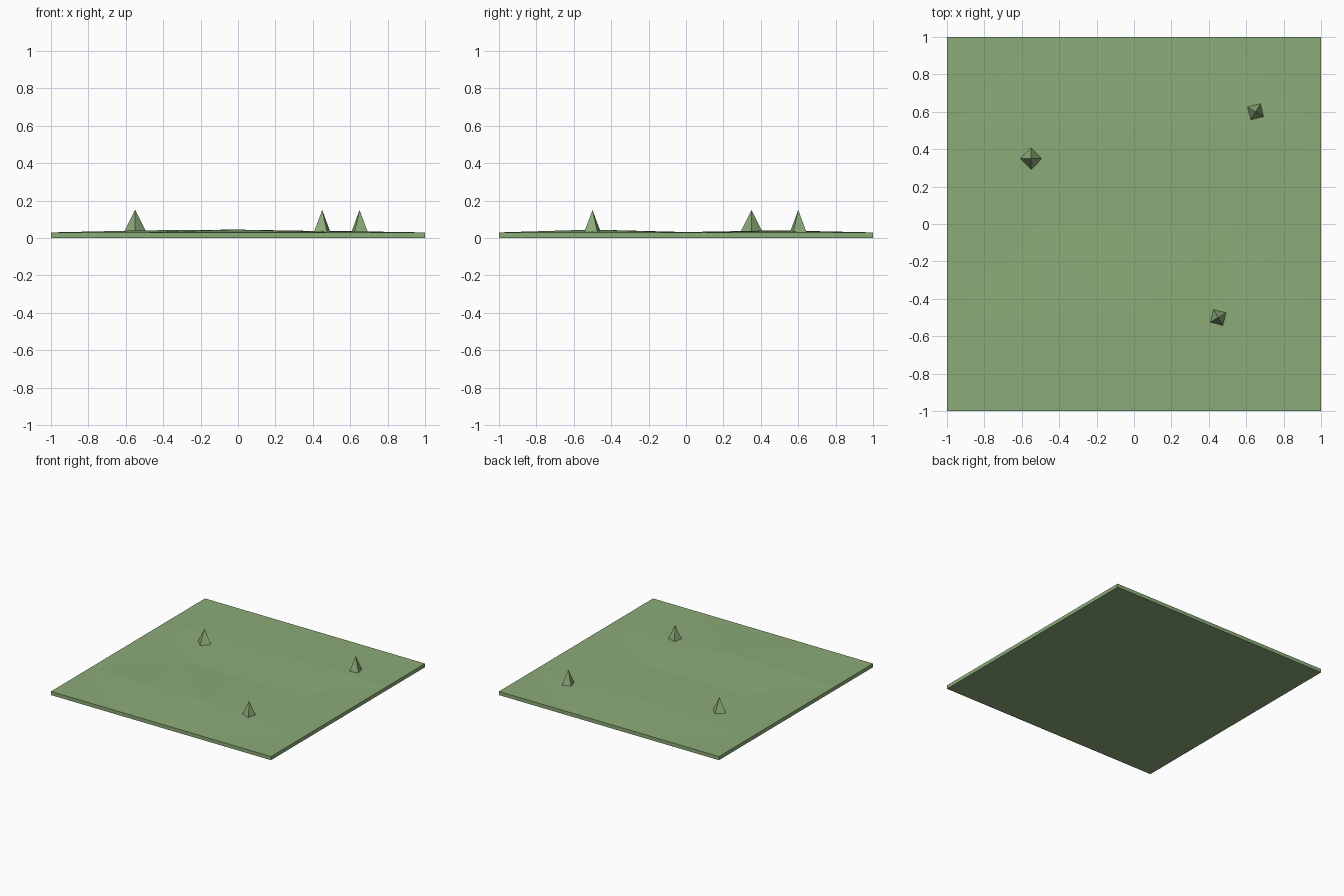
import bpy, bmesh, math

if "Cube" in bpy.data.objects:
    bpy.data.objects.remove(bpy.data.objects["Cube"])

green = bpy.data.materials.new("grass_green")
green.diffuse_color = (0.26, 0.41, 0.19, 1)
green.use_nodes = True
green.node_tree.nodes["Principled BSDF"].inputs["Base Color"].default_value = green.diffuse_color


def finish(name, bm):
    bmesh.ops.recalc_face_normals(bm, faces=bm.faces)
    me = bpy.data.meshes.new(name)
    bm.to_mesh(me)
    bm.free()
    me.materials.append(green)
    ob = bpy.data.objects.new(name, me)
    bpy.context.collection.objects.link(ob)
    return ob


# Ground slab: 4 x 4 grid with gently raised inner points, extruded down to z = 0
INNER = {(-1, -1): 0.041, (0, -1): 0.045, (1, -1): 0.036,
         (-1, 0): 0.031, (0, 0): 0.032, (1, 0): 0.029,
         (-1, 1): 0.036, (0, 1): 0.041, (1, 1): 0.038}
bm = bmesh.new()
bmesh.ops.create_grid(bm, x_segments=4, y_segments=4, size=1)
for v in bm.verts:
    v.co.z = INNER.get((round(v.co.x * 2), round(v.co.y * 2)), 0.03)
top = list(bm.faces)
rim = [e for e in bm.edges if e.is_boundary]
skirt = bmesh.ops.extrude_edge_only(bm, edges=rim)["geom"]
for v in skirt:
    if isinstance(v, bmesh.types.BMVert):
        v.co.z = 0
bmesh.ops.contextual_create(bm, geom=[e for e in bm.edges if e.is_boundary])
# Split the top squares alternately so the facets form diamonds
for f in top:
    c = f.calc_center_median()
    odd = (math.floor(c.x * 2) + math.floor(c.y * 2)) % 2
    sx = 1 if odd else -1
    a, b = sorted((v for v in f.verts if (v.co.x - c.x) * (v.co.y - c.y) * sx > 0),
                  key=lambda v: v.co.x)
    bmesh.ops.connect_verts(bm, verts=[a, b])
finish("ground", bm)

# Small four-sided spikes: x, y, corner radius, turn in degrees
for i, (x, y, r, turn) in enumerate([(-0.55, 0.35, 0.06, 0),
                                     (0.45, -0.5, 0.052, 31),
                                     (0.65, 0.6, 0.052, 59)]):
    bm = bmesh.new()
    bmesh.ops.create_cone(bm, cap_ends=True, segments=4, radius1=r, radius2=0, depth=0.12)
    ob = finish(f"spike_{i + 1}", bm)
    ob.location = (x, y, 0.09)
    ob.rotation_euler.z = math.radians(turn)
